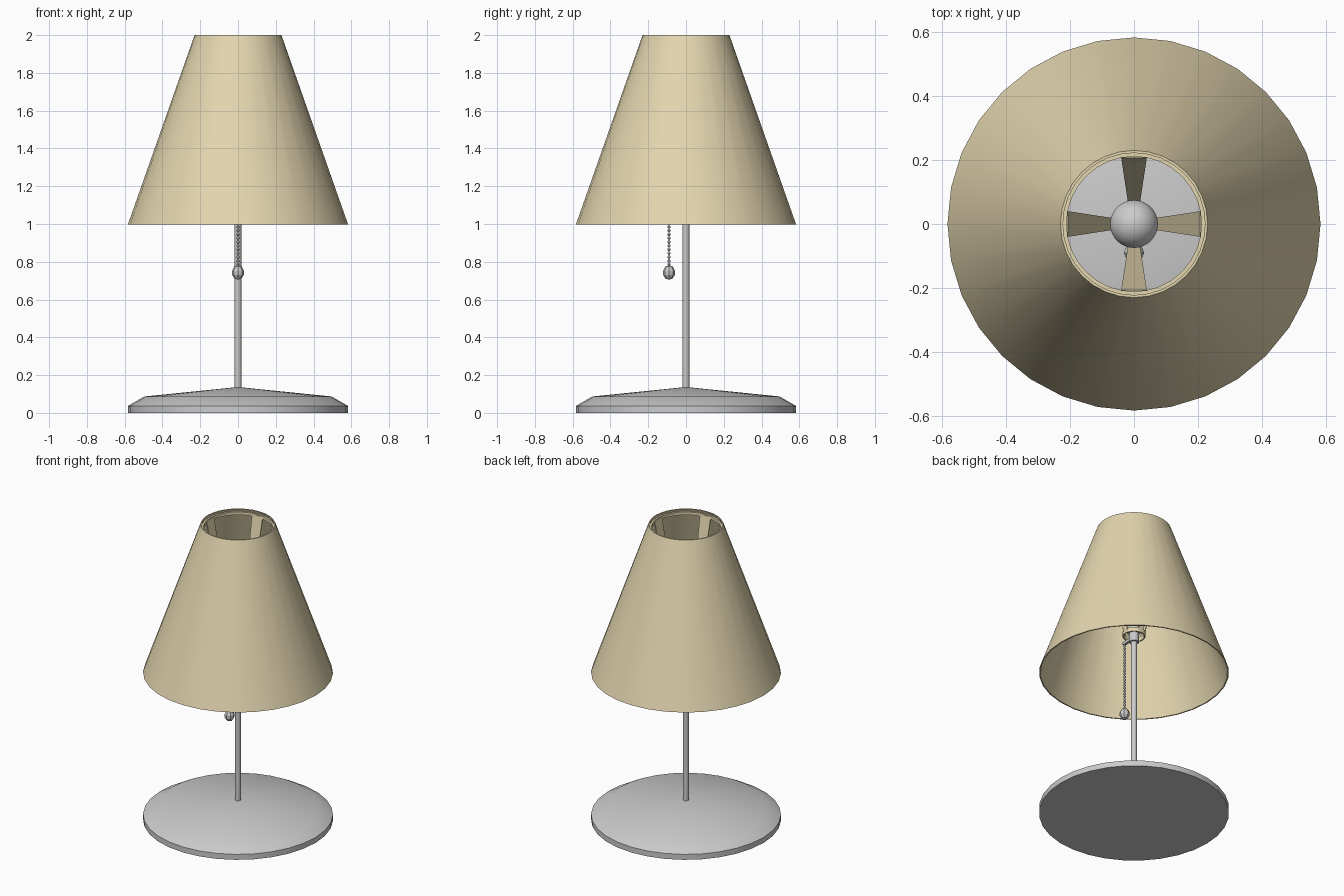
import bpy, bmesh
from math import pi, sin, cos, radians

if "Cube" in bpy.data.objects:
    bpy.data.objects.remove(bpy.data.objects["Cube"])

shade_mat = bpy.data.materials.new("shade_cloth")
shade_mat.diffuse_color = (0.77, 0.67, 0.43, 1)
shade_mat.use_nodes = True
shade_mat.node_tree.nodes["Principled BSDF"].inputs["Base Color"].default_value = shade_mat.diffuse_color


def finish(bm, name, mat=None, smooth=True):
    bmesh.ops.remove_doubles(bm, verts=bm.verts, dist=1e-5)
    bmesh.ops.recalc_face_normals(bm, faces=bm.faces)
    me = bpy.data.meshes.new(name)
    bm.to_mesh(me)
    bm.free()
    ob = bpy.data.objects.new(name, me)
    bpy.context.collection.objects.link(ob)
    if mat:
        me.materials.append(mat)
    if smooth:
        bpy.ops.object.select_all(action='DESELECT')
        bpy.context.view_layer.objects.active = ob
        ob.select_set(True)
        bpy.ops.object.shade_smooth_by_angle(angle=radians(35))
    return ob


def lathe(name, profile, sides=32, mat=None, closed=False, centre=(0, 0), smooth=True):
    """Spin an (r, z) profile around a vertical axis."""
    bm = bmesh.new()
    pts = profile + profile[:1] if closed else profile
    vs = [bm.verts.new((r, 0, z)) for r, z in pts]
    es = [bm.edges.new(p) for p in zip(vs, vs[1:])]
    bmesh.ops.spin(bm, geom=vs + es, cent=(0, 0, 0), axis=(0, 0, 1),
                   angle=2 * pi, steps=sides)
    bmesh.ops.translate(bm, verts=bm.verts, vec=(*centre, 0))
    return finish(bm, name, mat, smooth)


def ball(r, z, n, start=0.0):
    """Half-circle profile, from polar angle start (bottom) to the top."""
    return [(r * sin(a), z - r * cos(a))
            for a in (start + (pi - start) * i / n for i in range(n + 1))]


# Weighted foot and pole
lathe("base", [(0, 0), (0.583, 0), (0.583, 0.037), (0.495, 0.087), (0, 0.137)])
lathe("pole", [(0, 0.1), (0.018, 0.1), (0.018, 1.25), (0, 1.25)], 16)

# Hollow conical shade with a thin ring inside its top rim
lathe("shade", [(0.583, 0.997), (0.23, 2.0), (0.222, 2.0), (0.575, 0.997)],
      mat=shade_mat, closed=True)
lathe("shade_top_ring", [(0.224, 1.985), (0.211, 1.985), (0.211, 1.965), (0.23, 1.965)],
      mat=shade_mat, closed=True)

# Socket, collar and bulb
lathe("socket", [(0, 1.21), (0.03, 1.21), (0.03, 1.27), (0.042, 1.28),
                 (0.042, 1.37), (0, 1.37)], 24)
lathe("socket_collar", [(0.062, 1.25), (0.07, 1.25), (0.07, 1.28), (0.062, 1.28)],
      24, mat=shade_mat, closed=True)
lathe("bulb", [(0, 1.36), (0.032, 1.36), (0.035, 1.40)] + ball(0.075, 1.49, 12, 0.6))

# Four tapering struts from the collar up to the top ring
bm = bmesh.new()
for k in range(4):
    c, s = cos(k * pi / 2), sin(k * pi / 2)
    box = [[bm.verts.new(((r + d) * c - w * s, (r + d) * s + w * c, z))
            for r, w, z in ((0.062, -0.018, 1.26), (0.062, 0.018, 1.26),
                            (0.207, 0.04, 1.98), (0.207, -0.04, 1.98))]
           for d in (0, 0.006)]
    bm.faces.new(box[0])
    bm.faces.new(box[1])
    for i in range(4):
        j = (i + 1) % 4
        bm.faces.new((box[0][i], box[0][j], box[1][j], box[1][i]))
finish(bm, "shade_struts", shade_mat, smooth=False)

# Pull switch arm, which also carries the collar
bm = bmesh.new()
bmesh.ops.create_cube(bm, size=1)
bmesh.ops.scale(bm, vec=(0.018, 0.08, 0.018), verts=bm.verts)
bmesh.ops.translate(bm, vec=(0, -0.06, 1.242), verts=bm.verts)
finish(bm, "switch_arm", smooth=False)

# Bead chain on a thin cord, and the faceted pull knob
bm = bmesh.new()
for i in range(23):
    new = bmesh.ops.create_uvsphere(bm, u_segments=8, v_segments=6, radius=0.0085)
    bmesh.ops.translate(bm, vec=(0, -0.09, 0.785 + i * 0.02), verts=new["verts"])
finish(bm, "pull_chain")
lathe("pull_cord", [(0, 0.77), (0.003, 0.77), (0.003, 1.235), (0, 1.235)], 6,
      centre=(0, -0.09))
lathe("pull_knob", [(0, 0.706), (0.017, 0.709), (0.031, 0.73), (0.032, 0.75),
                    (0.02, 0.774), (0, 0.781)], 8, centre=(0, -0.09), smooth=False)
